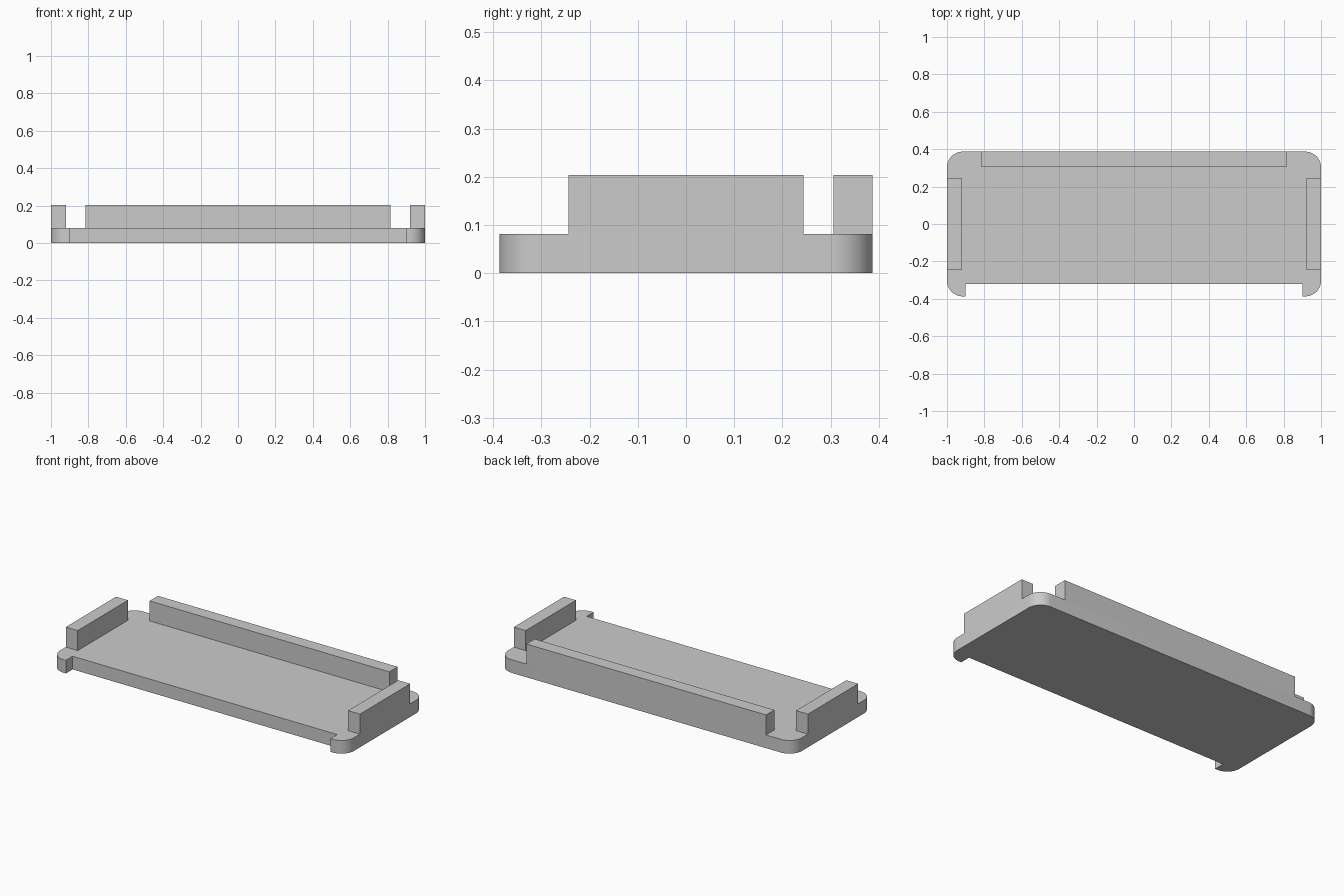
import bpy, bmesh, math

default = bpy.data.objects.get("Cube")
if default:
    bpy.data.objects.remove(default, do_unlink=True)

# Overall dimensions
HALF_X, HALF_Y = 1.0, 0.387
BASE_Z, TOP_Z = 0.081, 0.204
RADIUS, WALL = 0.085, 0.081
NOTCH_X, NOTCH_Y = 0.9, -0.321

grey = bpy.data.materials.new("plain grey")
grey.use_nodes = True
colour = (0.6, 0.6, 0.6, 1)
grey.diffuse_color = colour
grey.node_tree.nodes["Principled BSDF"].inputs["Base Color"].default_value = colour


def prism(name, outline, z0, z1):
    """Extrude a flat counter-clockwise outline from z0 to z1."""
    bm = bmesh.new()
    face = bm.faces.new([bm.verts.new((x, y, z0)) for x, y in outline])
    new = bmesh.ops.extrude_face_region(bm, geom=[face], use_keep_orig=True)["geom"]
    top = [v for v in new if isinstance(v, bmesh.types.BMVert)]
    bmesh.ops.translate(bm, verts=top, vec=(0, 0, z1 - z0))
    bmesh.ops.recalc_face_normals(bm, faces=bm.faces)
    mesh = bpy.data.meshes.new(name)
    bm.to_mesh(mesh)
    bm.free()
    mesh.materials.append(grey)
    obj = bpy.data.objects.new(name, mesh)
    bpy.context.collection.objects.link(obj)
    return obj


def wall(name, x0, x1, y0, y1):
    return prism(name, [(x0, y0), (x1, y0), (x1, y1), (x0, y1)], BASE_Z, TOP_Z)


def corner(sign_y, start, steps=16):
    """Rounded corner on the +x side."""
    cx, cy = HALF_X - RADIUS, sign_y * (HALF_Y - RADIUS)
    angles = [start + math.pi / 2 * i / steps for i in range(steps + 1)]
    return [(cx + RADIUS * math.cos(a), cy + RADIUS * math.sin(a)) for a in angles]


# Base plate: half outline with front notch, mirrored across x
half = [(NOTCH_X, NOTCH_Y), (NOTCH_X, -HALF_Y)]
half += corner(-1, -math.pi / 2) + corner(1, 0)
outline = half + [(-x, y) for x, y in reversed(half)]
base = prism("base_plate", outline, 0, BASE_Z)
bpy.context.view_layer.objects.active = base
base.select_set(True)
bpy.ops.object.shade_smooth_by_angle(angle=math.radians(30))
base.select_set(False)

# Raised walls along the back and both ends
wall("back_wall", -0.815, 0.815, HALF_Y - WALL, HALF_Y)
wall("left_wall", HALF_X - WALL, HALF_X, -0.244, 0.244)
wall("right_wall", -HALF_X, -HALF_X + WALL, -0.244, 0.244)
